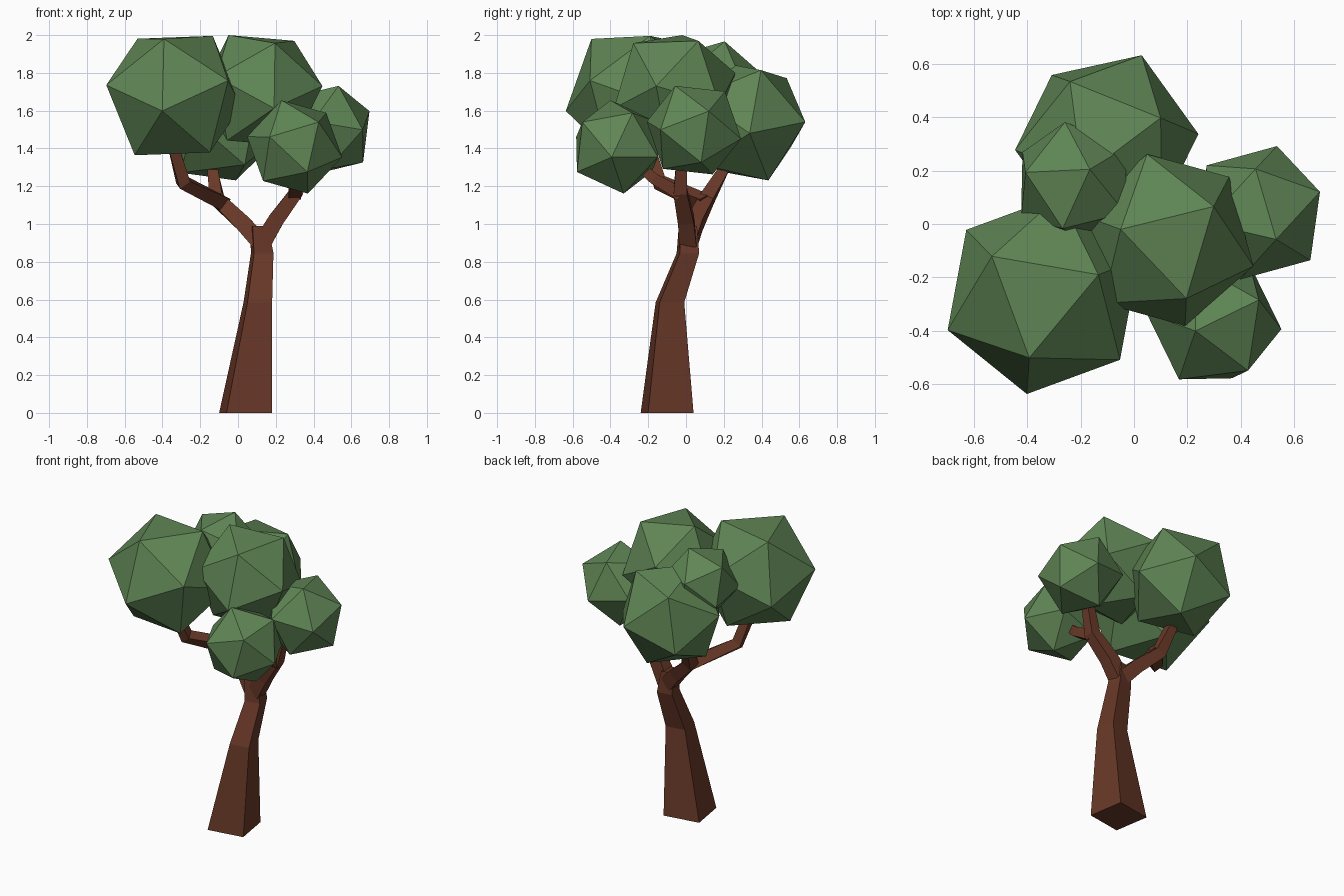
import bpy, bmesh
from mathutils import Vector, Matrix

if "Cube" in bpy.data.objects:
    bpy.data.objects.remove(bpy.data.objects["Cube"])


def material(name, rgb):
    m = bpy.data.materials.new(name)
    m.diffuse_color = (*rgb, 1)
    m.use_nodes = True
    m.node_tree.nodes["Principled BSDF"].inputs["Base Color"].default_value = m.diffuse_color
    return m


GREEN = material("leaf green", (0.115, 0.235, 0.09))
BROWN = material("bark brown", (0.14, 0.04, 0.021))


def add_object(name, bm, mat):
    bmesh.ops.recalc_face_normals(bm, faces=bm.faces)
    me = bpy.data.meshes.new(name)
    bm.to_mesh(me)
    bm.free()
    me.materials.append(mat)
    bpy.context.collection.objects.link(bpy.data.objects.new(name, me))


def frame(a, b):
    """Orthonormal frame: first axis along a, second toward b."""
    a = Vector(a).normalized()
    b = Vector(b)
    b = (b - a * b.dot(a)).normalized()
    return Matrix((a, b, a.cross(b))).transposed()


def leaf_clump(name, centre, radius, d1, d2):
    """Icosahedron turned so two neighbouring corners point along d1 and d2."""
    bm = bmesh.new()
    bmesh.ops.create_icosphere(bm, subdivisions=1, radius=1)
    bm.verts.ensure_lookup_table()
    v = bm.verts[0]
    n = v.link_edges[0].other_vert(v)
    rot = frame(d1, d2) @ frame(v.co, n.co).transposed()
    for w in bm.verts:
        w.co = rot @ (w.co.normalized() * radius) + Vector(centre)
    add_object(name, bm, GREEN)


def limb(name, points, halves, ref=(0, 1, 0), level=False):
    """Four-sided tapering limb through points; level keeps sections horizontal."""
    bm = bmesh.new()
    pts = [Vector(p) for p in points]
    rings = []
    for i, (p, h) in enumerate(zip(pts, halves)):
        t = Vector((0, 0, 0))
        if i:
            t += (p - pts[i - 1]).normalized()
        if i < len(pts) - 1:
            t += (pts[i + 1] - p).normalized()
        if level:
            t = Vector((0, 0, 1))
        f = frame(t, ref)
        u, w = f.col[1] * h, f.col[2] * h
        rings.append([bm.verts.new(p + u * a + w * b)
                      for a, b in ((-1, -1), (1, -1), (1, 1), (-1, 1))])
    for r, s in zip(rings, rings[1:]):
        for k in range(4):
            bm.faces.new((r[k], r[(k + 1) % 4], s[(k + 1) % 4], s[k]))
    bm.faces.new(rings[0])
    bm.faces.new(rings[-1])
    add_object(name, bm, BROWN)


# trunk
limb("trunk", [(0.04, -0.10, 0), (0.105, -0.085, 0.585), (0.128, 0.01, 0.845), (0.112, 0.01, 0.99)],
     [0.122, 0.066, 0.052, 0.042], ref=(0.987, 0.16, 0), level=True)

# left fork, carrying the rear clump, and its side branch to the big left clump
limb("left_fork", [(0.12, 0.01, 0.90), (0.03, 0.045, 1.0), (-0.11, 0.11, 1.13), (-0.135, 0.20, 1.29), (-0.13, 0.22, 1.36)],
     [0.046, 0.043, 0.037, 0.028, 0.025])
limb("left_branch", [(-0.08, 0.10, 1.11), (-0.29, -0.14, 1.22), (-0.345, -0.20, 1.42)],
     [0.038, 0.033, 0.028])

# right fork and its side branch to the front clump
limb("right_fork", [(0.13, 0.01, 0.90), (0.20, 0.0, 1.02), (0.31, -0.03, 1.17), (0.36, -0.02, 1.38)],
     [0.046, 0.042, 0.036, 0.027])
limb("right_branch", [(0.30, -0.03, 1.16), (0.31, -0.17, 1.24), (0.30, -0.26, 1.32)],
     [0.034, 0.029, 0.025], ref=(1, 0, 0))

# foliage
leaf_clump("left_foliage", (-0.34, -0.265, 1.68), 0.385, (-0.06, -0.365, -0.08), (-0.05, -0.225, 0.30))
leaf_clump("rear_foliage", (-0.102, 0.307, 1.543), 0.35, (0.202, 0.09, 0.272), (0.132, 0.323, 0.0))
leaf_clump("centre_foliage", (0.12, -0.06, 1.706), 0.342, (-0.17, 0.04, 0.294), (0.175, 0.125, 0.264))
leaf_clump("front_foliage", (0.30, -0.365, 1.408), 0.259, (-0.07, -0.035, 0.247), (0.165, 0.08, 0.182))
leaf_clump("right_foliage", (0.466, 0.042, 1.497), 0.263, (0.229, 0.078, 0.10), (0.064, -0.10, 0.233))
leaf_clump("top_foliage", (-0.225, 0.155, 1.74), 0.24, (0.06, 0.05, 0.228), (-0.03, 0.21, 0.07))
